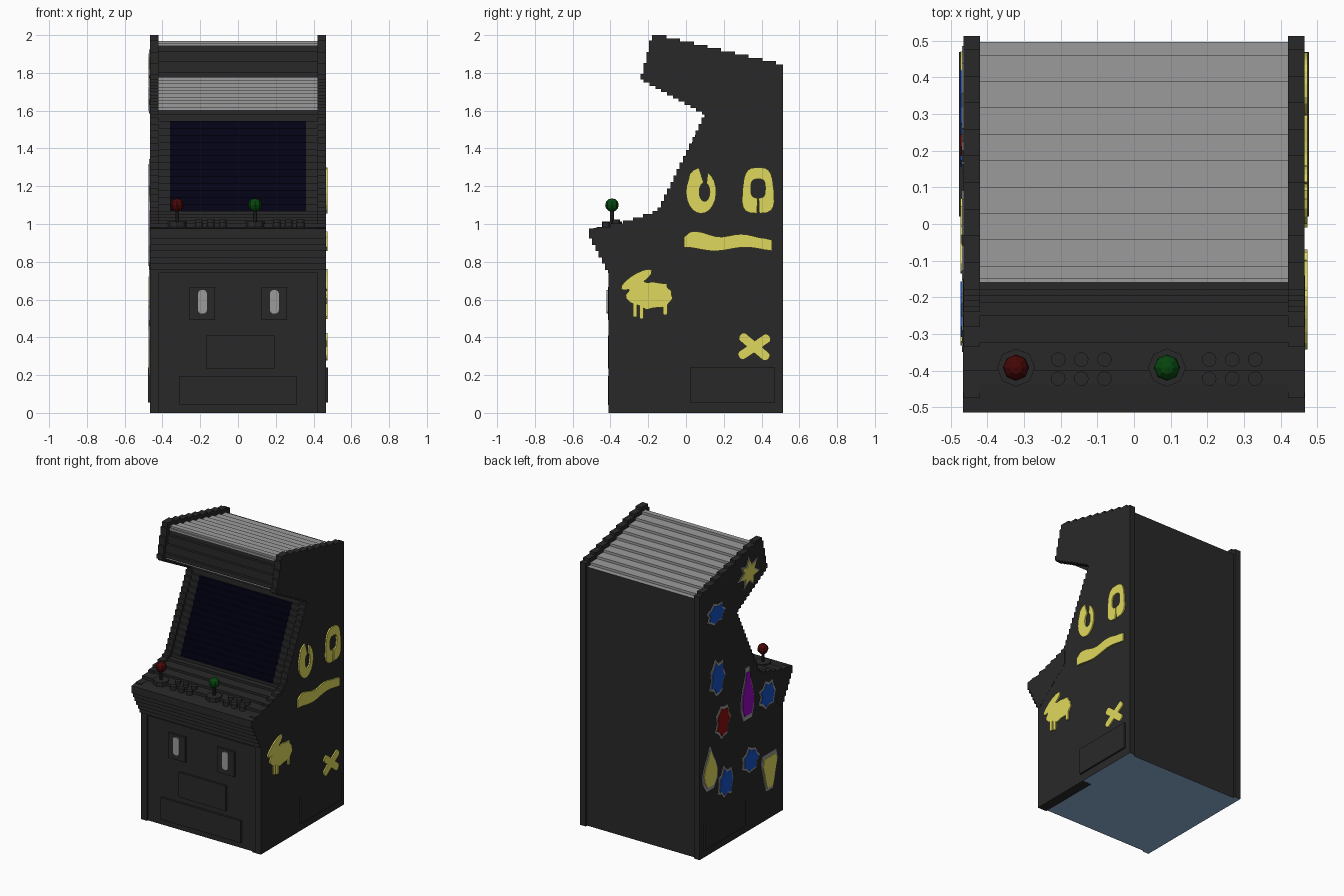
import bpy, bmesh, math, random
from mathutils import Matrix, Vector

if "Cube" in bpy.data.objects:
    bpy.data.objects.remove(bpy.data.objects["Cube"])

random.seed(4)


def material(name, rgb):
    m = bpy.data.materials.new(name)
    m.diffuse_color = (*rgb, 1)
    m.use_nodes = True
    m.node_tree.nodes["Principled BSDF"].inputs["Base Color"].default_value = m.diffuse_color
    return m


BLACK = material("charcoal", (0.0215, 0.0215, 0.0215))
GREY = material("light grey", (0.33, 0.33, 0.33))
NAVY = material("screen navy", (0.001, 0.001, 0.009))
RED = material("dark red", (0.06, 0.002, 0.002))
GREEN = material("dark green", (0.002, 0.06, 0.004))
YELLOW = material("pale yellow", (0.74, 0.69, 0.11))
BLUE = material("blue", (0.008, 0.08, 0.52))
PURPLE = material("purple", (0.3, 0.002, 0.5))
CRIMSON = material("crimson", (0.24, 0.004, 0.004))
SLATE = material("sky blue underside", (0.27, 0.43, 0.66))


def side(x, y=0, z=0):
    """Outline in (y, z), thickness towards +x, starting at x."""
    return Matrix(((0, 0, 1, x), (1, 0, 0, y), (0, 1, 0, z), (0, 0, 0, 1)))


def front(x, z):
    """Outline in (x, z), thickness towards the front."""
    return Matrix(((1, 0, 0, x), (0, 0, -1, -0.4), (0, 1, 0, z), (0, 0, 0, 1)))


def finish(bm, name, mats):
    me = bpy.data.meshes.new(name)
    bm.to_mesh(me)
    bm.free()
    for m in mats:
        me.materials.append(m)
    ob = bpy.data.objects.new(name, me)
    bpy.context.collection.objects.link(ob)
    return ob


def prism(name, pts, depth, mats, frame, rule=None):
    bm = bmesh.new()
    face = bm.faces.new([bm.verts.new((u, v, 0)) for u, v in pts])
    ext = bmesh.ops.extrude_face_region(bm, geom=[face])
    top = [v for v in ext["geom"] if isinstance(v, bmesh.types.BMVert)]
    bmesh.ops.translate(bm, vec=(0, 0, depth), verts=top)
    bm.transform(frame)
    bmesh.ops.recalc_face_normals(bm, faces=bm.faces[:])
    if rule:
        for f in bm.faces:
            f.material_index = rule(f.calc_center_median())
    return finish(bm, name, mats)


def stepped(pts, h=1 / 60):
    """Turn each slanted edge of a profile into a blocky staircase."""
    out = []
    for a, b in zip(pts, pts[1:] + pts[:1]):
        d = (b[0] - a[0], b[1] - a[1])
        major = 0 if abs(d[0]) > abs(d[1]) else 1
        n = round(abs(d[1 - major]) / h)
        out.append(a)
        for i in range(n):
            for minor_step in (i, i + 1):
                p = [0, 0]
                p[major] = a[major] + d[major] * (i + 0.5) / n
                p[1 - major] = a[1 - major] + d[1 - major] * minor_step / n
                out.append(tuple(p))
    return out


def polar(ry, rz, n=16, radius=lambda i: 1, start=0.0, sweep=math.tau):
    """Closed outline, or an open arc when sweep is given."""
    return [(ry * radius(i) * math.cos(start + sweep * i / n),
             rz * radius(i) * math.sin(start + sweep * i / n)) for i in range(n)]


def rounded(w, h, r, n=4):
    pts = []
    for k, (sx, sy) in enumerate([(1, 1), (-1, 1), (-1, -1), (1, -1)]):
        for i in range(n + 1):
            a = math.pi / 2 * (k + i / n)
            pts.append((sx * (w / 2 - r) + r * math.cos(a), sy * (h / 2 - r) + r * math.sin(a)))
    return pts


def rect(w, h):
    return [(sx * w / 2, sy * h / 2) for sx, sy in ((-1, -1), (1, -1), (1, 1), (-1, 1))]


# Side panels
PANEL = [(-0.41, 0), (-0.41, 0.74), (-0.513, 0.94), (-0.513, 0.97), (-0.36, 1.0), (-0.15, 1.07),
         (0.1, 1.58), (-0.24, 1.765), (-0.18, 2.0), (-0.14, 2.0), (0.513, 1.845), (0.513, 0)]
for label, x in (("left", -0.465), ("right", 0.42)):
    prism(label + "_side_panel", stepped(PANEL), 0.045, [BLACK, SLATE], side(x),
          lambda c: int(c.z < 0.001))

# Body between the panels: grey roof and under-marquee, navy screen in the middle part
BODY = [(-0.4, 0), (-0.4, 0.76), (-0.16, 0.97), (-0.135, 1.05), (0.115, 1.6), (-0.215, 1.775),
        (-0.16, 1.945), (-0.15, 1.97), (0.497, 1.815), (0.497, 0)]


def body_rule(c):
    if c.z < 0.001:
        return 2
    if c.y < 0.49 and (1.6 < c.z < 1.772 or c.z > 1.95 or (c.z > 1.8 and c.y > -0.15)):
        return 1
    return 0


def screen_rule(c):
    return 3 if 1.06 < c.z < 1.55 and -0.14 < c.y < 0.12 else body_rule(c)


for label, x, w, rule in (("left", -0.42, 0.06, body_rule), ("screen", -0.36, 0.72, screen_rule),
                          ("right", 0.36, 0.06, body_rule)):
    prism(label + "_body", stepped(BODY), w, [BLACK, GREY, SLATE, NAVY], side(x), rule)

# Dark runner under the right edge
prism("base_runner", rect(0.45, 0.002), 0.07, [BLACK], side(0.394, -0.185, 0))

# Control deck across the full width
DECK = [(-0.39, 0.74), (-0.412, 0.74), (-0.514, 0.94), (-0.514, 0.975), (-0.44, 0.983),
        (-0.36, 1.003), (-0.14, 1.05), (-0.14, 0.95)]
prism("control_deck", stepped(DECK), 0.932, [BLACK], side(-0.466))

# Coin slots and service doors on the front
for label, x in (("left", -0.188), ("right", 0.193)):
    prism(label + "_coin_plate", rect(0.135, 0.175), 0.014, [BLACK], front(x, 0.578))
    prism(label + "_coin_slot", rounded(0.047, 0.125, 0.02), 0.02, [GREY], front(x, 0.588))
prism("coin_return_door", rect(0.365, 0.175), 0.014, [BLACK], front(0.012, 0.322))
prism("service_door", rect(0.62, 0.155), 0.014, [BLACK], front(0, 0.118))

# Low vents on both sides
for label, x in (("left", -0.477), ("right", 0.465)):
    prism(label + "_vent", rect(0.45, 0.185), 0.012, [BLACK], side(x, 0.245, 0.147))


def cylinder(name, x, y, z0, z1, r, sides=12):
    bm = bmesh.new()
    bmesh.ops.create_cone(bm, cap_ends=True, segments=sides, radius1=r, radius2=r, depth=z1 - z0,
                          matrix=Matrix.Translation((x, y, (z0 + z1) / 2)))
    return finish(bm, name, [BLACK])


# Joysticks and six buttons for each player
for label, x, mat in (("left", -0.322, RED), ("right", 0.09, GREEN)):
    cylinder(label + "_stick_base", x, -0.392, 0.97, 1.012, 0.052, 8)
    cylinder(label + "_stick_shaft", x, -0.392, 1.0, 1.08, 0.01, 8)
    bm = bmesh.new()
    bmesh.ops.create_uvsphere(bm, u_segments=8, v_segments=6, radius=0.036,
                              matrix=Matrix.Translation((x, -0.392, 1.1)))
    finish(bm, label + "_stick_ball", [mat])
    for i in range(3):
        for j in range(2):
            cylinder("%s_button_%d_%d" % (label, i, j), x + 0.115 + i * 0.063, -0.37 - 0.052 * j,
                     0.97, 1.025 - 0.014 * j, 0.02)


def paint(name, pts, y, z, turn=0.0):
    prism(name, pts, 0.009, [YELLOW], side(0.465, y, z) @ Matrix.Rotation(turn, 4, "Z"))


# Painted eyes on the right side: thick strokes around a hole
outer = polar(0.08, 0.115, 20, lambda i: 1.12 if i < 3 else 1, 1.7, 6.0)
inner = polar(0.028, 0.05, 20, start=1.75, sweep=6.0)
paint("left_eye_paint", outer + [(u + 0.018, v) for u, v in reversed(inner)], 0.08, 1.17)


def boxy(ry, rz, n=21):
    def bend(c):
        return math.copysign(abs(c) ** 0.6, c)
    return [(ry * bend(math.cos(a)), rz * bend(math.sin(a)))
            for a in (-1.56 + 6.26 * i / (n - 1) for i in range(n))]


paint("right_eye_paint", [(u * (1 - v), v) for u, v in boxy(0.083, 0.122)]
      + [(u, v + 0.01) for u, v in reversed(boxy(0.038, 0.05))], 0.382, 1.178)

# Painted wavy mouth, splat with drips, and cross
wave = [(i / 14, 0.031 + 0.009 * math.cos(i * 0.85 - 1.7) - 0.012 * (i in (0, 14)))
        for i in range(15)]
paint("mouth_paint", [(u * 0.465, -0.038 + 0.01 * math.cos(9 * u)) for u, w in wave]
      + [(u * 0.465, w * (1.5 - 0.7 * u)) for u, w in reversed(wave)], -0.01, 0.905)
paint("splat_paint", polar(0.125, 0.075, 22, lambda i: random.uniform(0.85, 1.1)), -0.19, 0.625)
paint("splat_stroke_paint", polar(0.095, 0.03, 14), -0.262, 0.705, 0.55)
for i, (y, z) in enumerate(((-0.27, 0.55), (-0.235, 0.54), (-0.11, 0.56))):
    paint("drip_paint_%d" % i, rounded(0.022, 0.085, 0.009), y, z)
for i, turn in enumerate((0.6, -0.7)):
    paint("cross_paint_%d" % i, rounded(0.195, 0.05, 0.02), 0.362, 0.35, turn)


# Sticker outlines in unit space
def splat():
    return polar(1, 1, 14, lambda i: random.uniform(0.9, 1.1) if i % 2 else random.uniform(0.7, 0.9))


def mirrored(widths):
    """Symmetric outline from half widths, bottom to top."""
    half = [(w, -1 + 2 * i / (len(widths) - 1)) for i, w in enumerate(widths)]
    return half + [(-w, v) for w, v in reversed(half)]


FLAME = mirrored([0.5, 0.95, 1, 0.75, 0.35, 0.08])
BOTTLE = mirrored([0.6, 0.9, 0.9, 0.7, 0.35, 0.3])
CAN = mirrored([0.4, 0.6, 0.75, 0.95, 0.8])
CROWN = polar(1, 1, 14, lambda i: 0.55 if i % 2 else 1.05, math.pi / 2)

# Stickers on the left side: grey border with a coloured plate on it
STICKERS = [(-0.03, 1.81, 0.11, 0.1, YELLOW, CROWN), (0.335, 1.66, 0.1, 0.075, BLUE, splat()),
            (0.32, 1.2, 0.085, 0.125, BLUE, splat()), (-0.015, 0.97, 0.075, 0.17, PURPLE, BOTTLE),
            (-0.235, 0.88, 0.09, 0.1, BLUE, splat()), (0.26, 0.88, 0.08, 0.115, CRIMSON, splat()),
            (0.4, 0.6, 0.08, 0.14, YELLOW, FLAME), (0.225, 0.437, 0.085, 0.11, BLUE, splat()),
            (-0.05, 0.49, 0.09, 0.09, BLUE, splat()), (-0.257, 0.33, 0.09, 0.12, YELLOW, CAN)]
for i, (y, z, ry, rz, mat, shape) in enumerate(STICKERS):
    for name, x, k, m in (("border", -0.47, 1.08, GREY), ("sticker", -0.474, 0.88, mat)):
        prism("%s_%d" % (name, i), [(u * ry * k, v * rz * k) for u, v in shape],
              -0.465 - x + 0.001, [m], side(x, y, z))
